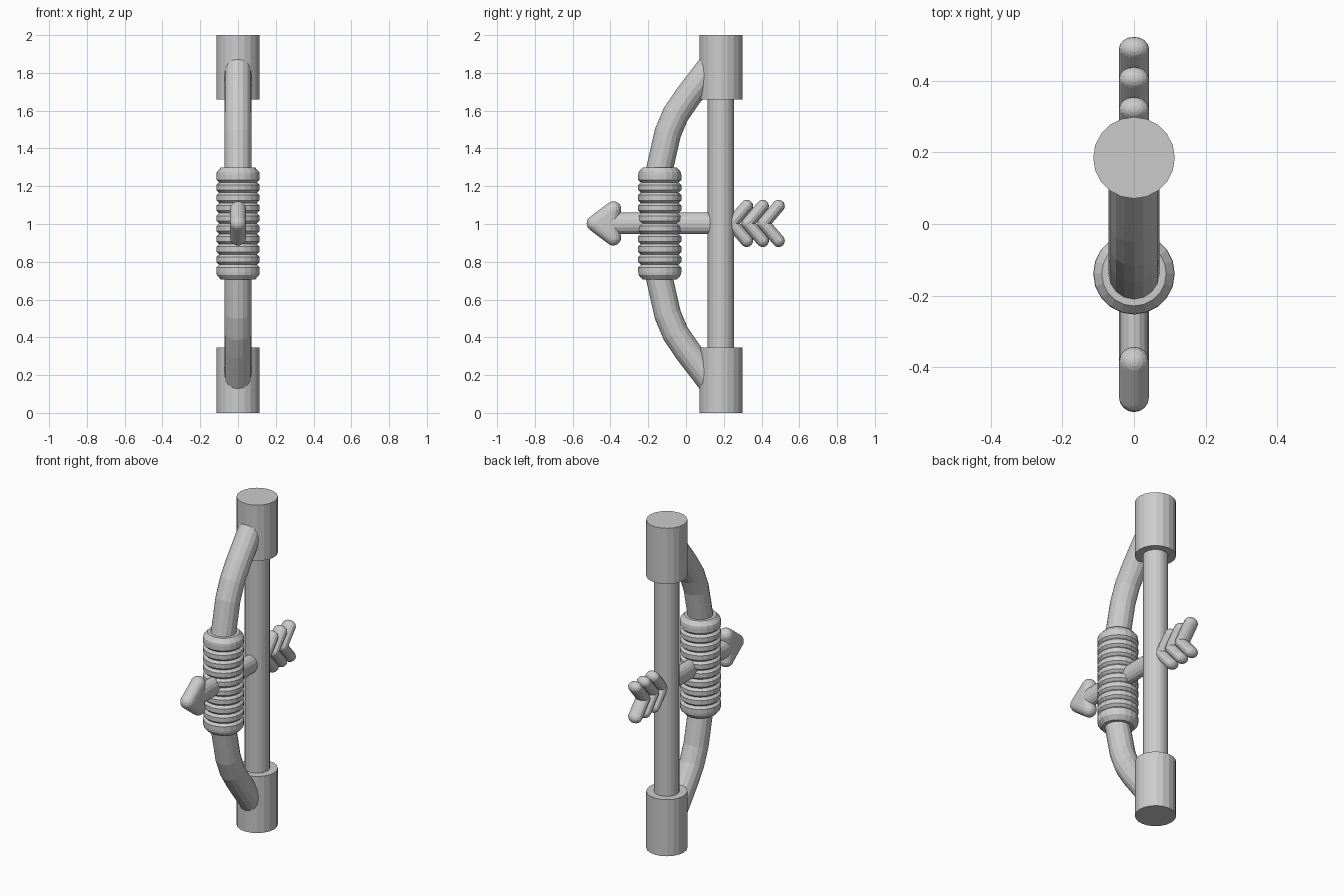
import bpy, bmesh, math
from mathutils import Vector, Matrix

if "Cube" in bpy.data.objects:
    bpy.data.objects.remove(bpy.data.objects["Cube"])

SIDES = 20


def finish(name, bm):
    bmesh.ops.recalc_face_normals(bm, faces=bm.faces)
    mesh = bpy.data.meshes.new(name)
    bm.to_mesh(mesh)
    bm.free()
    ob = bpy.data.objects.new(name, mesh)
    bpy.context.collection.objects.link(ob)
    return ob


def lathe(name, profile, y):
    """Closed solid of revolution about a vertical axis; profile = (radius, z)."""
    bm = bmesh.new()
    rings = []
    for r, z in profile:
        rings.append([bm.verts.new((r * math.cos(a), y + r * math.sin(a), z))
                      for a in (2 * math.pi * i / SIDES for i in range(SIDES))])
    for lo, hi in zip(rings, rings[1:]):
        for i in range(SIDES):
            j = (i + 1) % SIDES
            bm.faces.new((lo[i], lo[j], hi[j], hi[i]))
    bm.faces.new(rings[0])
    bm.faces.new(rings[-1])
    return finish(name, bm)


def ball_hull(name, centres, radius, thick):
    """Rounded slab: hull of flattened balls at (y, z) centres."""
    bm = bmesh.new()
    for y, z in centres:
        m = Matrix.Translation((0, y, z)) @ Matrix.Diagonal((thick, radius, radius, 1))
        bmesh.ops.create_uvsphere(bm, u_segments=16, v_segments=10, radius=1, matrix=m)
    hull = bmesh.ops.convex_hull(bm, input=bm.verts)
    junk = {v for v in hull["geom_interior"] + hull["geom_unused"]
            if isinstance(v, bmesh.types.BMVert)}
    bmesh.ops.delete(bm, geom=list(junk), context='VERTS')
    return finish(name, bm)


# String and the two end caps
lathe("bow_string", [(0.07, 0.3), (0.07, 1.7)], 0.185)
lathe("lower_cap", [(0.114, 0.0), (0.114, 0.345)], 0.185)
lathe("upper_cap", [(0.114, 1.66), (0.114, 2.0)], 0.185)

# Curved bow limb, mirrored about z = 1
half = [(-0.14, 1.0), (-0.14, 1.29), (-0.097, 1.48), (-0.055, 1.58),
        (0.006, 1.67), (0.125, 1.825), (0.165, 1.877)]
path = [(y, 2 - z) for y, z in reversed(half[1:])] + half
curve = bpy.data.curves.new("bow_limb", 'CURVE')
curve.dimensions = '3D'
curve.bevel_depth = 0.071
curve.bevel_resolution = 6
curve.use_fill_caps = True
spline = curve.splines.new('POLY')
spline.points.add(len(path) - 1)
for p, (y, z) in zip(spline.points, path):
    p.co = (0, y, z, 1)
spline.use_smooth = False
bpy.context.collection.objects.link(bpy.data.objects.new("bow_limb", curve))

# Ribbed grip with chamfered ends
z0, z1, ribs = 0.73, 1.275, 10
pitch = (z1 - z0) / ribs
profile = [(0.09, 0.705)]
for i in range(ribs):
    z = z0 + i * pitch
    profile += [(0.1, z), (0.114, z + 0.25 * pitch),
                (0.114, z + 0.75 * pitch)]
profile += [(0.1, z1), (0.09, 1.30)]
profile[1] = (0.112, z0)
profile[-2] = (0.112, z1)
lathe("grip", profile, -0.139)

# Arrow shaft, slightly oval
bm = bmesh.new()
m = (Matrix.Translation((0, -0.13, 1.003)) @ Matrix.Diagonal((0.042, 1, 0.057, 1))
     @ Matrix.Rotation(math.radians(90), 4, 'X'))
bmesh.ops.create_cone(bm, cap_ends=True, segments=16, radius1=1, radius2=1,
                      depth=0.6, matrix=m)
finish("arrow_shaft", bm)

# Arrow head and feathers, each mirrored up / down
for side, s in (("upper", 1), ("lower", -1)):
    ball_hull(f"arrow_head_{side}",
              [(-0.484, 1.003), (-0.385, 1.003 + s * 0.075), (-0.40, 1.003)],
              0.042, 0.042)
    for k in range(3):
        y = 0.243 + 0.084 * k
        ball_hull(f"feather_{side}_{k + 1}",
                  [(y, 1.003), (y + 0.079, 1.003 + s * 0.092)], 0.033, 0.042)
